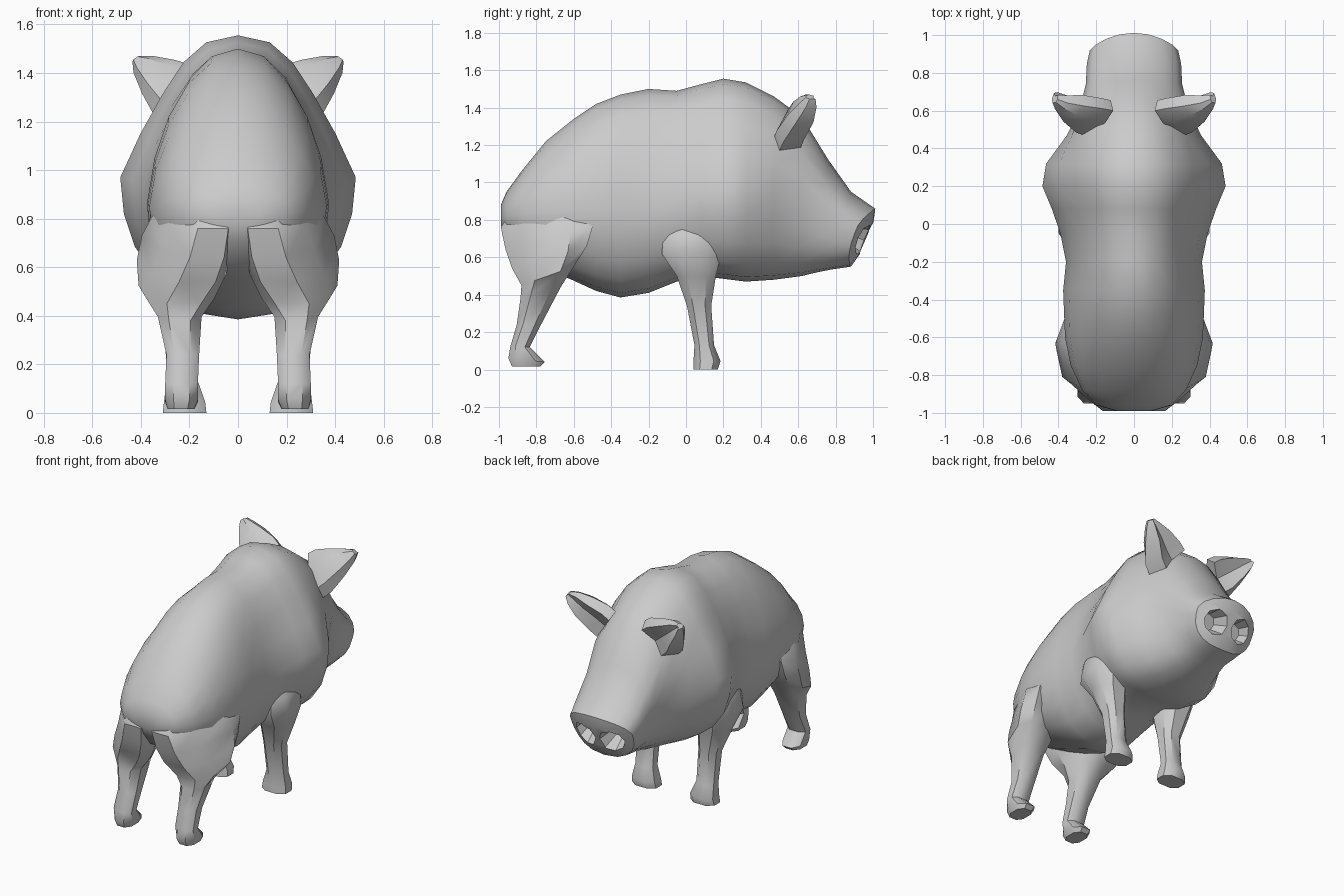
import bpy
import bmesh
from math import cos, sin, pi, atan2
from mathutils import Vector, Matrix

cube = bpy.data.objects.get("Cube")
if cube:
    bpy.data.objects.remove(cube, do_unlink=True)

GREY = (0.6, 0.6, 0.6, 1)
skin = bpy.data.materials.new("pale grey skin")
skin.use_nodes = True
skin.diffuse_color = GREY
skin.node_tree.nodes["Principled BSDF"].inputs["Base Color"].default_value = GREY


def loft(name, rings, angle):
    """Skin a closed tube through a list of equal-length rings."""
    bm = bmesh.new()
    loops = [[bm.verts.new(p) for p in ring] for ring in rings]
    n = len(loops[0])
    for a, b in zip(loops, loops[1:]):
        for i in range(n):
            j = (i + 1) % n
            bm.faces.new((a[i], a[j], b[j], b[i]))
    bm.faces.new(loops[0])
    bm.faces.new(loops[-1])
    bmesh.ops.recalc_face_normals(bm, faces=bm.faces)
    mesh = bpy.data.meshes.new(name)
    bm.to_mesh(mesh)
    bm.free()
    obj = bpy.data.objects.new(name, mesh)
    bpy.context.collection.objects.link(obj)
    mesh.materials.append(skin)
    smooth(obj, angle)
    return obj


def smooth(obj, angle):
    bpy.ops.object.select_all(action="DESELECT")
    obj.select_set(True)
    bpy.context.view_layer.objects.active = obj
    bpy.ops.object.shade_smooth_by_angle(angle=angle * pi / 180)


def power(v, p):
    return abs(v) ** p * (1 if v >= 0 else -1)


def body_ring(y, top, bottom, width, mid, slope, jowl, tilt=0, bend=0, n=20):
    """Egg section: slope flattens the flanks, a low jowl value squares the
    underside, tilt leans the ring and bend sweeps its sides back."""
    ring = []
    for i in range(n):
        a = 2 * pi * i / n
        c, s = cos(a), sin(a)
        if s > 0:
            z = mid + s * (top - mid)
            x = width * c * (1 - slope * abs(sin(2 * a)))
        else:
            z = mid + s * (mid - bottom)
            x = width * power(c, jowl)
        ring.append((x, y + tilt * (z - 0.7) - bend * x * x, z))
    return ring


# Body and head:
# y, top, bottom, half width, widest height, slope, jowl, tilt, bend
stations = [
    (-.99, .88, .77, .09, .82, 0, .8),
    (-.96, .95, .71, .2, .82, 0, .8),
    (-.88, 1.06, .61, .275, .83, 0, .8),
    (-.75, 1.22, .54, .335, .84, .02, .8),
    (-.6, 1.34, .475, .365, .85, .04, .8),
    (-.48, 1.42, .42, .37, .86, .05, .8),
    (-.35, 1.47, .385, .375, .86, .06, .8),
    (-.2, 1.5, .41, .36, .87, .08, .8),
    (-.05, 1.49, .47, .39, .92, .12, .75),
    (.08, 1.525, .5, .435, .96, .2, .65),
    (.2, 1.555, .485, .485, .97, .22, .62),
    (.32, 1.535, .47, .465, .97, .18, .65),
    (.47, 1.46, .48, .355, .95, .05, .68),
    (.62, 1.35, .5, .28, .88, -.12, .7),
    (.72, 1.12, .52, .245, .8, -.16, .75, .1),
    (.82, .95, .535, .24, .75, -.16, .75, .25),
    (.945, .86, .55, .235, .73, -.08, .75, .42, 1),
    (.965, .79, .62, .12, .71, -.08, .75, .42, 1),
]
body = loft("body", [body_ring(*s) for s in stations], 40)

# Nostrils: tapered pits cut into the tilted snout disc
tilt_angle = atan2(.42, 1)
for side in (1, -1):
    bm = bmesh.new()
    place = (Matrix.Translation(Vector((side * .105, .93, .7)))
             @ Matrix.Rotation(-tilt_angle, 4, "X")
             @ Matrix.Rotation(-pi / 2, 4, "X"))
    bmesh.ops.create_cone(bm, cap_ends=True, segments=8, radius1=.055,
                          radius2=.105, depth=.16, matrix=place)
    mesh = bpy.data.meshes.new("nostril_cutter")
    bm.to_mesh(mesh)
    bm.free()
    mesh.materials.append(skin)
    cutter = bpy.data.objects.new("nostril_cutter", mesh)
    cutter.hide_render = True
    bpy.context.collection.objects.link(cutter)
    cut = body.modifiers.new("nostril", "BOOLEAN")
    cut.operation = "DIFFERENCE"
    cut.solver = "EXACT"
    cut.object = cutter
    bpy.context.view_layer.objects.active = body
    bpy.ops.object.modifier_apply(modifier=cut.name)
    bpy.data.objects.remove(cutter, do_unlink=True)
smooth(body, 40)


def leg_ring(side, z, x0, x1, y0, y1, lift=0, skew=0, n=8):
    """Rounded box section; lift raises its front, skew splays its front."""
    ring = []
    for i in range(n):
        a = 2 * pi * (i + .5) / n
        u, v = power(cos(a), .8) / .94, power(sin(a), .8) / .94
        ring.append((side * ((x0 + x1) / 2 + u * (x1 - x0) / 2 + skew * v),
                     (y0 + y1) / 2 + v * (y1 - y0) / 2, z + lift * v))
    return ring


# Legs: height, inner x, outer x, back y, front y, lift, skew
front_leg = [
    (0, .13, .31, .04, .17),
    (.045, .135, .305, .04, .185),
    (.13, .165, .295, .045, .15),
    (.34, .165, .30, .005, .135),
    (.5, .16, .36, -.05, .16),
    (.62, .16, .4, -.13, .19),
    (.72, .18, .385, -.12, .2),
    (.84, .2, .33, -.02, .18),
]
hind_leg = [
    (.015, .18, .29, -.93, -.78),
    (.05, .165, .3, -.95, -.755, -.01),
    (.12, .165, .3, -.94, -.835),
    (.24, .16, .295, -.905, -.775),
    (.41, .15, .33, -.885, -.67, .03),
    (.5, .11, .395, -.88, -.6, .05, .03),
    (.6, .08, .385, -.93, -.53, .06, .065),
    (.7, .07, .355, -.965, -.5, .06, .085),
    (.79, .06, .315, -.99, -.54, .03, .085),
    (.9, .1, .25, -.9, -.62, 0, .05),
]

# Ears: centre, half-width vector, half thickness
ear = [
    ((.2, .55, 1.28), (-.09, .05, .11), .06),
    ((.25, .565, 1.32), (-.09, .045, .105), .06),
    ((.33, .605, 1.385), (-.065, .02, .07), .055),
    ((.39, .64, 1.435), (-.04, 0, .035), .035),
    ((.42, .66, 1.458), (-.015, 0, .012), .02),
]


def ear_ring(side, centre, wide, thick):
    """Leaf section with a thick rim around a hollow front."""
    c, w = Vector(centre), Vector(wide)
    t = Vector((.2, -1, .15)).normalized() * thick
    pts = [c + w, c + w * .6 + t * .8, c - w * .5 + t, c - w,
           c - w * .7 - t * 1.7, c - t * .9, c + w * .7 - t * 1.2]
    return [(side * p.x, p.y, p.z) for p in pts]


for side, label in ((1, "left"), (-1, "right")):
    loft(label + "_front_leg", [leg_ring(side, *r) for r in front_leg], 40)
    loft(label + "_hind_leg", [leg_ring(side, *r) for r in hind_leg], 40)
    loft(label + "_ear", [ear_ring(side, *r) for r in ear], 35)
